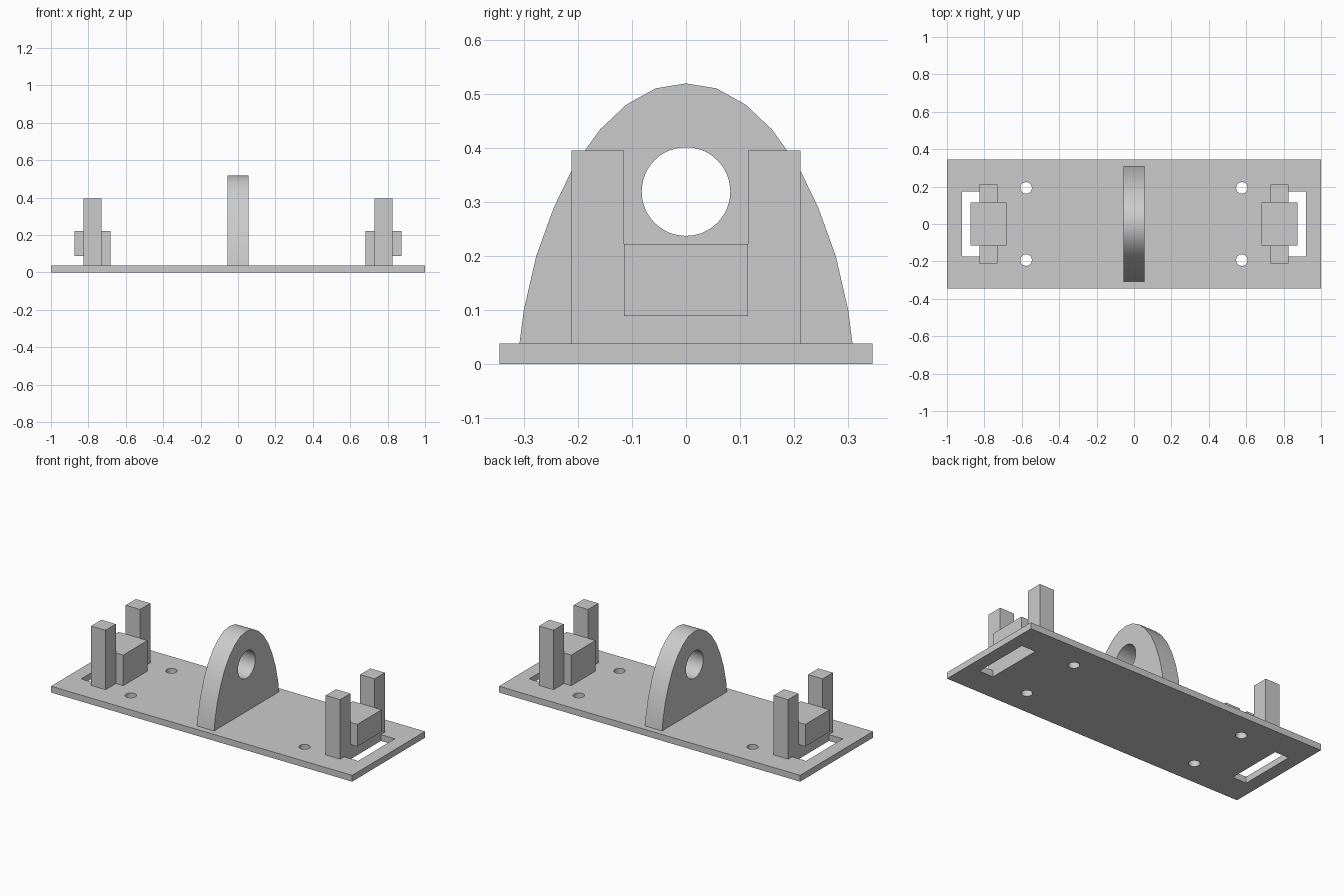
import bpy
import bmesh
from math import radians
from mathutils import Matrix

if "Cube" in bpy.data.objects:
    bpy.data.objects.remove(bpy.data.objects["Cube"], do_unlink=True)

# Single grey finish
GREY = (0.6, 0.6, 0.6, 1.0)
grey = bpy.data.materials.new("plain grey")
grey.use_nodes = True
grey.diffuse_color = GREY
grey.node_tree.nodes["Principled BSDF"].inputs["Base Color"].default_value = GREY


def add_object(name, bm):
    bmesh.ops.recalc_face_normals(bm, faces=bm.faces)
    mesh = bpy.data.meshes.new(name)
    bm.to_mesh(mesh)
    bm.free()
    mesh.materials.append(grey)
    obj = bpy.data.objects.new(name, mesh)
    bpy.context.collection.objects.link(obj)
    return obj


def box(name, x, y, z):
    """Box from (low, high) ranges along each axis."""
    bm = bmesh.new()
    bmesh.ops.create_cube(bm, size=1)
    for v in bm.verts:
        v.co = [r[0] if c < 0 else r[1] for c, r in zip(v.co, (x, y, z))]
    return add_object(name, bm)


def cylinder(name, radius, depth, centre, axis="Z"):
    turn = Matrix.Rotation(radians(90), 4, "Y") if axis == "X" else Matrix()
    bm = bmesh.new()
    bmesh.ops.create_cone(bm, cap_ends=True, segments=48, radius1=radius,
                          radius2=radius, depth=depth,
                          matrix=Matrix.Translation(centre) @ turn)
    return add_object(name, bm)


def extrude_profile(name, points, axis, low, high):
    """Prism of a 2D outline: (y, z) along X, or (x, z) along Y."""
    bm = bmesh.new()
    place = (lambda a, b: (low, a, b)) if axis == "X" else (lambda a, b: (a, low, b))
    face = bm.faces.new([bm.verts.new(place(a, b)) for a, b in points])
    made = bmesh.ops.extrude_face_region(bm, geom=[face])["geom"]
    shift = (high - low, 0, 0) if axis == "X" else (0, high - low, 0)
    bmesh.ops.translate(bm, vec=shift,
                        verts=[g for g in made if isinstance(g, bmesh.types.BMVert)])
    return add_object(name, bm)


def select_only(obj):
    bpy.ops.object.select_all(action="DESELECT")
    obj.select_set(True)
    bpy.context.view_layer.objects.active = obj


def cut(obj, cutters):
    select_only(obj)
    for cutter in cutters:
        mod = obj.modifiers.new("cut", "BOOLEAN")
        mod.operation = "DIFFERENCE"
        mod.solver = "EXACT"
        mod.object = cutter
        bpy.ops.object.modifier_apply(modifier=mod.name)
        bpy.data.objects.remove(cutter, do_unlink=True)
    bpy.ops.object.shade_smooth_by_angle(angle=radians(30))


TOP = 0.038     # top of the base plate
SIDES = (("left", 1), ("right", -1))

# Base plate with four bolt holes and two end slots
plate = box("base_plate", (-1, 1), (-0.345, 0.345), (0, TOP))
cutters = []
for _, s in SIDES:
    cutters.append(box("slot_cutter", sorted((s * 0.827, s * 0.92)),
                       (-0.174, 0.174), (-0.1, 0.06)))
    for t in (1, -1):
        cutters.append(cylinder("bolt_cutter", 0.031, 0.3, (s * 0.577, t * 0.193, 0)))
cut(plate, cutters)

# Central arched lug with a pin hole
half = [(0.308, TOP), (0.3, 0.1), (0.277, 0.2), (0.244, 0.291), (0.207, 0.367),
        (0.159, 0.434), (0.11, 0.48), (0.056, 0.51)]
outline = half + [(0, 0.519)] + [(-y, z) for y, z in reversed(half)]
lug = extrude_profile("arched_lug", outline, "X", -0.057, 0.057)
cut(lug, [cylinder("pin_cutter", 0.082, 0.4, (0, 0, 0.319), "X")])

# End brackets: a block with an overhanging lip between two posts
for side, s in SIDES:
    step = [(0.682, TOP), (0.827, TOP), (0.827, 0.089), (0.873, 0.089),
            (0.873, 0.222), (0.682, 0.222)]
    extrude_profile(side + "_lipped_block", [(s * x, z) for x, z in step],
                    "Y", -0.115, 0.115)
    for end, t in (("front", -1), ("back", 1)):
        box(f"{side}_{end}_post", sorted((s * 0.731, s * 0.827)),
            sorted((t * 0.115, t * 0.212)), (TOP, 0.395))
